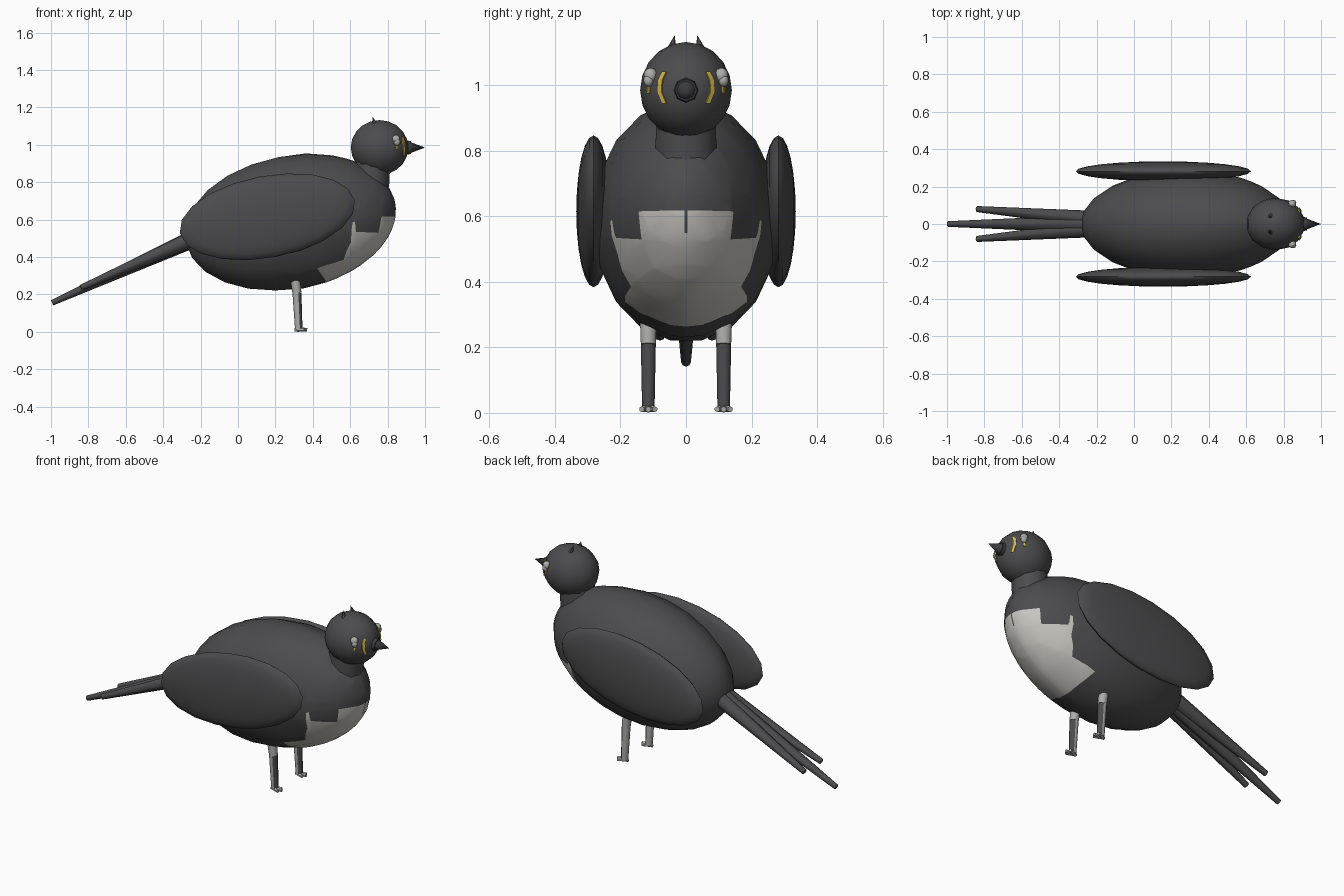
import bpy, bmesh, math
from mathutils import Vector, Matrix

old = bpy.data.objects.get("Cube")
if old:
    bpy.data.objects.remove(old, do_unlink=True)


def material(name, rgb):
    m = bpy.data.materials.new(name)
    m.use_nodes = True
    col = (*rgb, 1)
    m.diffuse_color = col
    m.node_tree.nodes["Principled BSDF"].inputs["Base Color"].default_value = col
    return m


DARK = material("charcoal feathers", (0.072, 0.072, 0.076))
PALE = material("pale belly", (0.58, 0.57, 0.53))
GREY = material("leg grey", (0.42, 0.42, 0.41))
YELLOW = material("yellow stripe", (0.65, 0.46, 0.07))
BLACK = material("dark beak", (0.045, 0.045, 0.05))


def finish(name, bm, mats, angle=60):
    bmesh.ops.recalc_face_normals(bm, faces=bm.faces)
    me = bpy.data.meshes.new(name)
    bm.to_mesh(me)
    bm.free()
    for m in mats:
        me.materials.append(m)
    ob = bpy.data.objects.new(name, me)
    bpy.context.collection.objects.link(ob)
    bpy.ops.object.select_all(action='DESELECT')
    ob.select_set(True)
    bpy.context.view_layer.objects.active = ob
    bpy.ops.object.shade_smooth_by_angle(angle=math.radians(angle))
    return ob


def placed(center, scale, tilt=0):
    """Ellipsoid matrix, tilt lifts the +x end."""
    return (Matrix.Translation(center) @ Matrix.Rotation(-math.radians(tilt), 4, 'Y')
            @ Matrix.Diagonal((*scale, 1)))


def ball(name, mat, matrix, seg=14, rings=10, axis=None):
    bm = bmesh.new()
    bmesh.ops.create_uvsphere(bm, u_segments=seg, v_segments=rings, radius=1)
    if axis:
        bm.transform(Matrix.Rotation(math.pi / 2, 4, axis))
    bm.transform(matrix)
    return finish(name, bm, [mat])


def tube_bm(bm, a, b, r1, r2, seg=8):
    a, b = Vector(a), Vector(b)
    rot = (b - a).to_track_quat('Z', 'Y').to_matrix().to_4x4()
    bmesh.ops.create_cone(bm, cap_ends=True, segments=seg, radius1=r1, radius2=r2,
                          depth=(b - a).length,
                          matrix=Matrix.Translation((a + b) / 2) @ rot)


def tube(name, mat, a, b, r1, r2, seg=8):
    bm = bmesh.new()
    tube_bm(bm, a, b, r1, r2, seg)
    return finish(name, bm, [mat], 50)


# Body with a ragged pale belly cut into its surface
PATCH = [(0.9, 0.62), (0.765, 0.615), (0.745, 0.53), (0.627, 0.535), (0.62, 0.59),
         (0.607, 0.585), (0.6, 0.48), (0.56, 0.39), (0.5, 0.37), (0.42, 0.345),
         (0.465, 0.28), (0.48, 0.2), (0.9, 0.2)]


def in_patch(x, z):
    inside = False
    for (x1, z1), (x2, z2) in zip(PATCH, PATCH[1:] + PATCH[:1]):
        if (z1 > z) != (z2 > z) and x < x1 + (z - z1) * (x2 - x1) / (z2 - z1):
            inside = not inside
    return inside


def cut(bm, co, no):
    faces = [f for f in bm.faces if f.calc_center_median().x > 0.33]
    geom = set(faces)
    for f in faces:
        geom.update(f.edges)
        geom.update(f.verts)
    bmesh.ops.bisect_plane(bm, geom=list(geom), plane_co=co, plane_no=no, dist=1e-5)


body = bmesh.new()
bmesh.ops.create_uvsphere(body, u_segments=18, v_segments=12, radius=1)
body.transform(Matrix.Rotation(math.pi / 2, 4, 'Y'))
body_matrix = placed((0.28, 0, 0.585), (0.57, 0.288, 0.36), 10.6)
body.transform(body_matrix)
for (x1, z1), (x2, z2) in zip(PATCH[:-2], PATCH[1:-1]):
    cut(body, (x1, 0, z1), (z2 - z1, 0, x1 - x2))
for y in (-0.004, 0.004):
    cut(body, (0, y, 0), (0, 1, 0))
cut(body, (0, 0, 0.55), (0, 0, 1))
for f in body.faces:
    c = f.calc_center_median()
    seam = abs(c.y) < 0.004 and c.z > 0.55
    f.material_index = int(in_patch(c.x, c.z) and not seam)
body.transform(body_matrix.inverted())
for v in body.verts:
    v.co.normalize()
body.transform(body_matrix)
finish("body", body, [DARK, PALE])

# Neck, head and beak
tube("neck", DARK, (0.705, 0, 0.72), (0.72, 0, 0.92), 0.1, 0.095, 10)
HEAD, HEAD_R = Vector((0.757, 0, 0.985)), Vector((0.158, 0.14, 0.147))
ball("head", DARK, placed(HEAD, HEAD_R))
tube("beak_base", BLACK, (0.885, 0, 0.985), (0.925, 0, 0.985), 0.042, 0.034)
tube("beak", BLACK, (0.91, 0, 0.985), (1.0, 0, 0.985), 0.034, 0.0)


def stripe(name, s, path, width):
    """Thin painted strip following the head surface, path in (y, z)."""
    bm = bmesh.new()
    rows = []
    for y, z in path:
        row = []
        for lift in (0.985, 1.025):
            for w in (-width / 2, width / 2):
                dy, dz = y + w, z - HEAD.z
                k = max(0, 1 - (dy / HEAD_R.y) ** 2 - (dz / HEAD_R.z) ** 2)
                p = Vector((HEAD_R.x * math.sqrt(k), s * dy, dz)) * lift
                row.append(bm.verts.new(HEAD + p))
        rows.append([row[0], row[1], row[3], row[2]])
    for a, b in zip(rows, rows[1:]):
        for i in range(4):
            j = (i + 1) % 4
            bm.faces.new((a[i], a[j], b[j], b[i]))
    bm.faces.new(rows[0])
    bm.faces.new(rows[-1])
    finish(name, bm, [YELLOW], 30)


# Everything that comes in pairs
for s, side in ((-1, "front"), (1, "back")):
    ball(side + "_wing", DARK, placed((0.157, s * 0.282, 0.615), (0.476, 0.053, 0.219), 10.5),
         20, 12, 'X')
    ball(side + "_eye", GREY, placed((0.845, s * 0.108, 1.03), (0.022, 0.021, 0.023)), 10, 8)
    ball(side + "_eyelid", GREY, placed((0.85, s * 0.114, 1.015), (0.018, 0.016, 0.02)), 8, 6)
    stripe(side + "_face_stripe", s,
           [(0.066, 1.04), (0.078, 1.015), (0.08, 0.98), (0.066, 0.945)], 0.013)
    stripe(side + "_eye_mark", s, [(0.113, 1.0), (0.114, 0.975)], 0.006)
    tube(side + "_crest", DARK, (0.735, s * 0.047, 1.1), (0.718, s * 0.034, 1.153), 0.018, 0, 6)
    tube(side + "_tail_feather", DARK, (-0.2, s * 0.025, 0.515), (-0.84, s * 0.08, 0.235),
         0.045, 0.016)

    # Leg, darker on the forward face of the shin
    y = s * 0.115
    leg = bmesh.new()
    tube_bm(leg, (0.305, y, 0.29), (0.315, y, 0.21), 0.027, 0.024, 10)
    tube_bm(leg, (0.315, y, 0.21), (0.325, y, 0.012), 0.024, 0.02, 10)
    for f in leg.faces:
        f.material_index = int(f.normal.x > 0.45 and f.calc_center_median().z < 0.2)
    finish(side + "_leg", leg, [GREY, DARK], 50)
    for i in (-1, 0, 1):
        tube(side + "_toe", GREY, (0.32, y + i * 0.006, 0.014),
             (0.37 - 0.012 * abs(i), y + i * 0.02, 0.011), 0.012, 0.009, 6)
    tube(side + "_heel", GREY, (0.325, y, 0.012), (0.302, y, 0.01), 0.012, 0.009, 6)

tube("middle_tail_feather", DARK, (-0.2, 0, 0.515), (-0.994, 0, 0.155), 0.05, 0.015)
